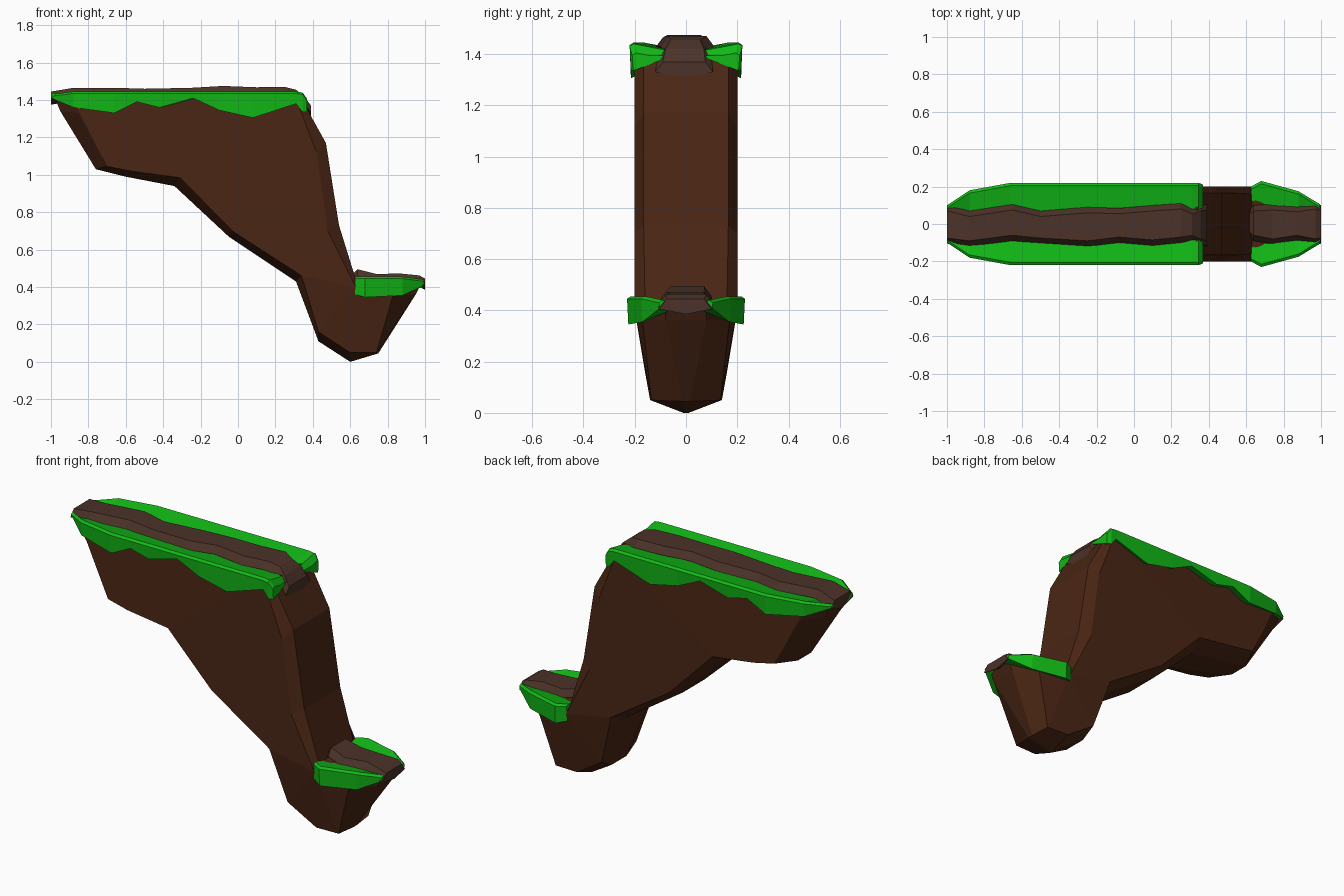
import bpy, bmesh


def material(name, rgb):
    m = bpy.data.materials.new(name)
    m.diffuse_color = (*rgb, 1)
    return m


EARTH = material("earth", (0.068, 0.019, 0.007))
GRASS = material("grass", (0.006, 0.48, 0.008))
PATH = material("path", (0.070, 0.032, 0.021))


def loft(name, rings, mat, mirror=False, cap=None):
    """Skin closed rings; cap ends with index tuples, or with one polygon."""
    bm = bmesh.new()
    rows = [[bm.verts.new(p) for p in r] for r in rings]
    n = len(rows[0])
    for a, b in zip(rows, rows[1:]):
        for i in range(n):
            j = (i + 1) % n
            bm.faces.new((a[i], a[j], b[j], b[i]))
    for row in (rows[0], rows[-1]):
        for poly in cap or [range(n)]:
            bm.faces.new([row[i] for i in poly])
    if mirror:
        geo = bm.verts[:] + bm.edges[:] + bm.faces[:]
        copy = bmesh.ops.duplicate(bm, geom=geo)["geom"]
        for v in copy:
            if isinstance(v, bmesh.types.BMVert):
                v.co.y *= -1
    bmesh.ops.recalc_face_normals(bm, faces=bm.faces[:])
    me = bpy.data.meshes.new(name)
    bm.to_mesh(me)
    bm.free()
    me.materials.append(mat)
    ob = bpy.data.objects.new(name, me)
    bpy.context.collection.objects.link(ob)
    return ob


# Cliff: silhouette x, z | front-face x, z | silhouette half width, face half width
cliff = [
    (-0.98, 1.41, -0.88, 1.41, 0.08, 0.17),
    (-0.95, 1.34, -0.85, 1.33, 0.08, 0.17),
    (-0.76, 1.03, -0.70, 1.045, 0.06, 0.19),
    (-0.60, 0.99, -0.57, 1.02, 0.08, 0.20),
    (-0.34, 0.94, -0.31, 0.985, 0.10, 0.20),
    (-0.05, 0.67, -0.03, 0.70, 0.10, 0.20),
    (0.31, 0.43, 0.34, 0.46, 0.10, 0.20),
    (0.43, 0.11, 0.43, 0.16, 0.07, 0.16),
    (0.60, 0.0, 0.60, 0.05, 0.01, 0.14),
    (0.75, 0.045, 0.74, 0.05, 0.015, 0.135),
    (0.95, 0.36, 0.83, 0.36, 0.08, 0.17),
    (0.98, 0.42, 0.85, 0.42, 0.08, 0.165),
    (0.63, 0.44, 0.63, 0.40, 0.16, 0.20),
    (0.54, 0.73, 0.48, 0.70, 0.165, 0.20),
    (0.47, 1.17, 0.42, 1.12, 0.165, 0.20),
    (0.37, 1.35, 0.32, 1.38, 0.165, 0.20),
    (0.34, 1.42, 0.30, 1.42, 0.165, 0.20),
]
front = [[(ix, -w, iz) for x, z, ix, iz, k, w in cliff],
         [(x, -k, z) for x, z, ix, iz, k, w in cliff]]
back = [[(x, -y, z) for x, y, z in r] for r in reversed(front)]
facets = [(0, 1, 2), (0, 2, 16), (16, 2, 3, 4), (16, 4, 15), (15, 4, 14),
          (14, 4, 5), (14, 5, 13), (13, 5, 6), (13, 6, 12), (12, 6, 7),
          (12, 7, 8), (12, 8, 9), (12, 9, 10), (12, 10, 11)]
loft("cliff_body", front + back, EARTH, cap=facets)


def grass(name, stations, top):
    """Stations: x, outer half width, drooping lower z, top offset."""
    rings = []
    for x, w, zb, dz in stations:
        rings.append([(x, -0.05, top - 0.05), (x, -0.05, top - 0.03 + dz),
                      (x, -w + 0.015, top + dz), (x, -w, top - 0.01 + dz),
                      (x, -w + 0.005, zb)])
    return loft(name, rings, GRASS, mirror=True)


# Grass fringes with ragged lower edges
grass("upper_grass", [
    (-1.0, 0.10, 1.41, -0.015), (-0.88, 0.18, 1.36, 0), (-0.66, 0.22, 1.33, 0),
    (-0.54, 0.22, 1.39, 0), (-0.42, 0.22, 1.36, 0), (-0.24, 0.22, 1.41, 0),
    (-0.10, 0.22, 1.345, 0), (0.08, 0.22, 1.305, 0), (0.31, 0.22, 1.38, 0),
    (0.345, 0.22, 1.335, -0.005), (0.37, 0.21, 1.335, -0.04)], 1.445)
grass("lower_grass", [
    (0.625, 0.20, 0.36, 0), (0.68, 0.23, 0.345, 0), (0.88, 0.175, 0.355, 0),
    (0.995, 0.105, 0.41, -0.015)], 0.455)


def trail(name, stations, depth):
    """Stations: x, top z, back edge y, front edge y."""
    rings = []
    for x, z, b, f in stations:
        rings.append([(x, f, z - 0.04), (x, f + 0.03, z), (x, b - 0.03, z),
                      (x, b, z - 0.04), (x, 0, z - depth)])
    return loft(name, rings, PATH)


# Worn paths along both ledges; the upper one curls over the cliff edge
trail("upper_path", [
    (-1.0, 1.445, 0.10, -0.105), (-0.88, 1.465, 0.07, -0.12),
    (-0.65, 1.465, 0.105, -0.09), (-0.50, 1.46, 0.07, -0.105),
    (-0.25, 1.465, 0.09, -0.12), (-0.08, 1.475, 0.085, -0.10),
    (0.10, 1.468, 0.10, -0.115), (0.25, 1.47, 0.11, -0.10),
    (0.31, 1.455, 0.085, -0.09), (0.355, 1.42, 0.10, -0.11),
    (0.39, 1.37, 0.105, -0.12)], 0.07)
trail("lower_path", [
    (0.60, 0.46, 0.07, -0.06), (0.64, 0.495, 0.10, -0.09),
    (0.74, 0.47, 0.105, -0.11), (0.87, 0.472, 0.095, -0.09),
    (0.97, 0.462, 0.11, -0.11), (1.0, 0.445, 0.10, -0.105)], 0.06)
